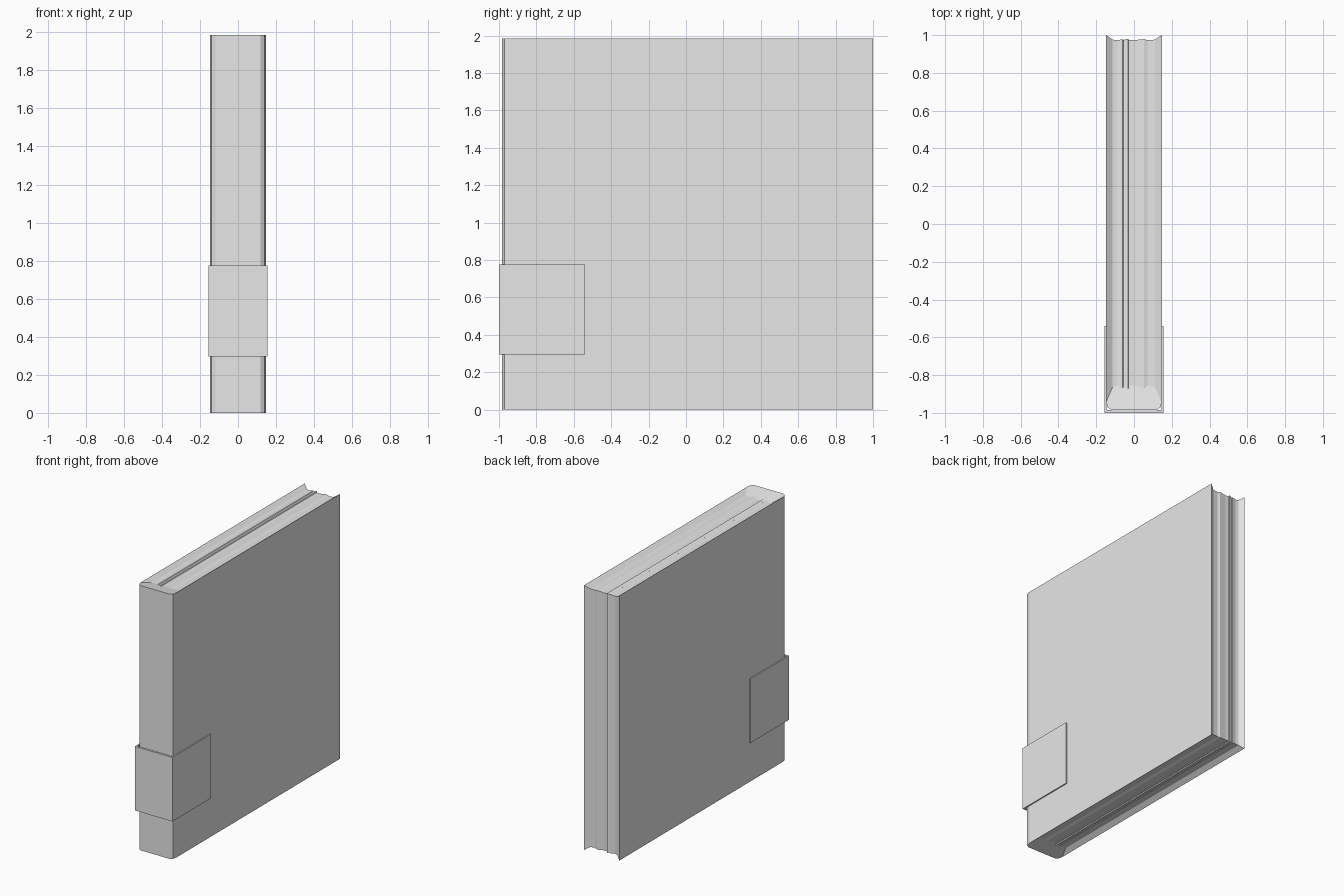
import bpy, bmesh

cube = bpy.data.objects.get("Cube")
if cube:
    bpy.data.objects.remove(cube)

H = 1.985      # book height
BACK = 1.0     # fore edge

grey = bpy.data.materials.new("light_grey")
grey.use_nodes = True
colour = (0.8, 0.8, 0.8, 1)
grey.diffuse_color = colour
grey.node_tree.nodes["Principled BSDF"].inputs["Base Color"].default_value = colour


def finish(bm, name):
    bmesh.ops.remove_doubles(bm, verts=bm.verts, dist=0.0001)
    bmesh.ops.recalc_face_normals(bm, faces=bm.faces)
    mesh = bpy.data.meshes.new(name)
    bm.to_mesh(mesh)
    bm.free()
    mesh.materials.append(grey)
    obj = bpy.data.objects.new(name, mesh)
    bpy.context.collection.objects.link(obj)
    return obj


# Book: wavy page profile (x, depth) from one cover edge to the other
pages = [(-0.147, 0), (-0.113, 0.024), (-0.09, 0.027), (-0.06, 0.022),
         (-0.055, 0.026), (-0.032, 0.019), (-0.028, 0.026), (0, 0.027),
         (0.052, 0.021), (0.072, 0.027), (0.11, 0.024), (0.147, 0)]
bm = bmesh.new()
rows = []
for x, d in pages:
    front = -0.94 + 3.2 * d
    rows.append([bm.verts.new((x, y, z)) for y, z in
                 ((front, d), (BACK - d, d), (BACK - d, H - d), (front, H - d))])
for a, b in zip(rows, rows[1:]):
    for i in range(3):
        bm.faces.new((a[i], a[i + 1], b[i + 1], b[i]))

# Flat covers
bm.faces.new(rows[0])
bm.faces.new(rows[-1])

# Bevelled spine, closed by sloping end caps
spine = [(-0.14, -0.97), (-0.118, -0.985), (0.118, -0.985), (0.14, -0.97)]
low = [rows[0][0]] + [bm.verts.new((x, y, 0)) for x, y in spine] + [rows[-1][0]]
high = [rows[0][3]] + [bm.verts.new((x, y, H)) for x, y in spine] + [rows[-1][3]]
for i in range(len(low) - 1):
    bm.faces.new((low[i], low[i + 1], high[i + 1], high[i]))
bm.faces.new(low + [r[0] for r in reversed(rows[1:-1])])
bm.faces.new(high + [r[3] for r in reversed(rows[1:-1])])
finish(bm, "book")

# Strap: U-shaped band wrapped around the spine
outer, inner, end = 0.156, 0.146, -0.54
outline = [(-outer, end), (-outer, -1), (outer, -1), (outer, end),
           (inner, end), (inner, -0.986), (-inner, -0.986), (-inner, end)]
bm = bmesh.new()
base = bm.faces.new([bm.verts.new((x, y, 0.295)) for x, y in outline])
top = bmesh.ops.extrude_face_region(bm, geom=[base], use_keep_orig=True)["geom"]
bmesh.ops.translate(bm, vec=(0, 0, 0.48),
                    verts=[v for v in top if isinstance(v, bmesh.types.BMVert)])
finish(bm, "spine_strap")
